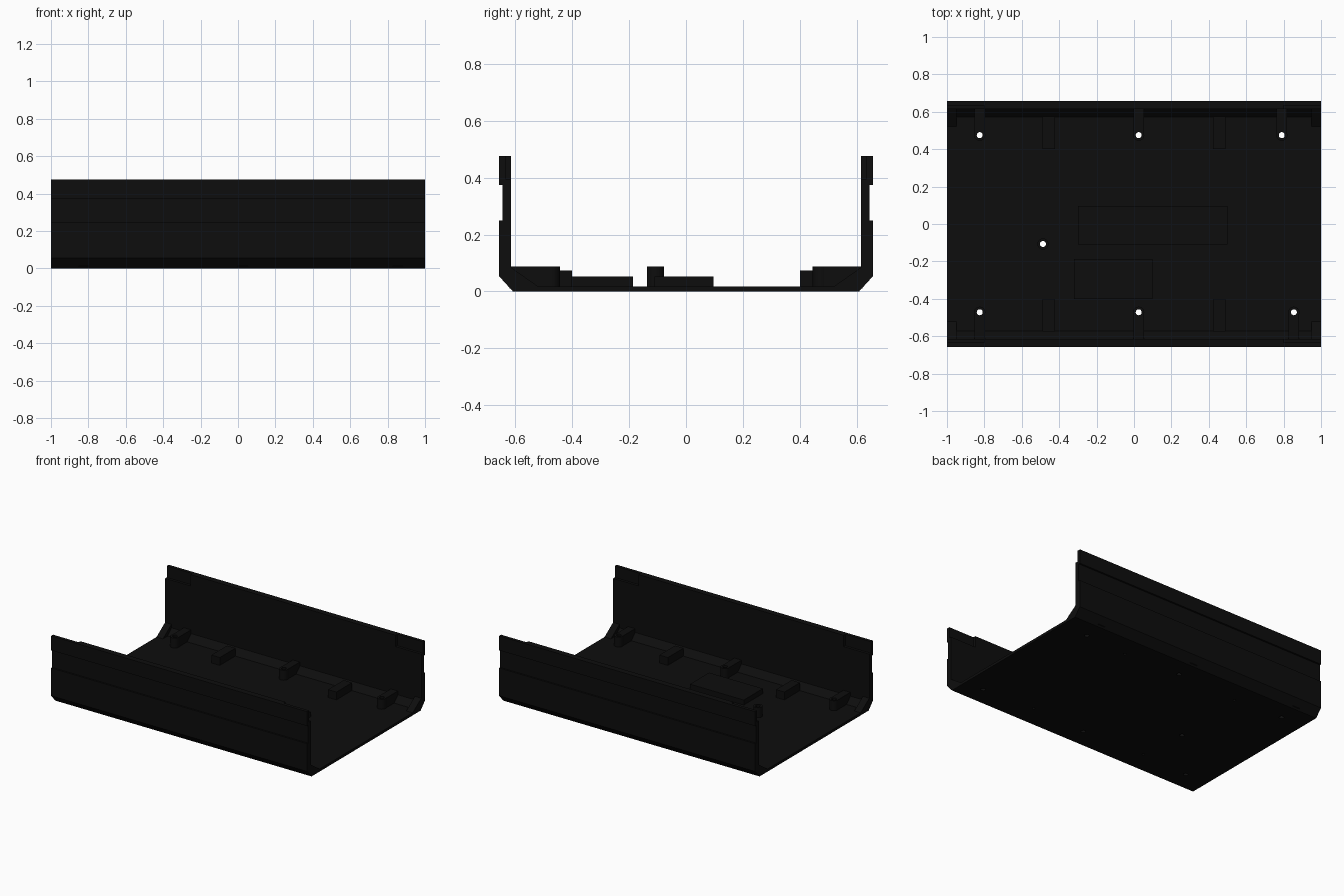
import bpy, bmesh, math
from mathutils import Matrix, Vector

if "Cube" in bpy.data.objects:
    bpy.data.objects.remove(bpy.data.objects["Cube"])

mat = bpy.data.materials.new("matte black")
mat.diffuse_color = (0.004, 0.004, 0.004, 1)
mat.use_nodes = True
mat.node_tree.nodes["Principled BSDF"].inputs["Base Color"].default_value = mat.diffuse_color


def finish(name, bm):
    bmesh.ops.recalc_face_normals(bm, faces=bm.faces[:])
    me = bpy.data.meshes.new(name)
    bm.to_mesh(me)
    bm.free()
    ob = bpy.data.objects.new(name, me)
    bpy.context.collection.objects.link(ob)
    me.materials.append(mat)
    return ob


def add_box(bm, x0, x1, y0, y1, z0, z1):
    m = Matrix.Translation(((x0 + x1) / 2, (y0 + y1) / 2, (z0 + z1) / 2))
    m = m @ Matrix.Diagonal((x1 - x0, y1 - y0, z1 - z0, 1))
    bmesh.ops.create_cube(bm, size=1, matrix=m)


def add_cyl(bm, x, y, r, z0, z1, seg=32):
    bmesh.ops.create_cone(bm, cap_ends=True, segments=seg, radius1=r, radius2=r, depth=z1 - z0,
                          matrix=Matrix.Translation((x, y, (z0 + z1) / 2)))


def box(name, *dims):
    bm = bmesh.new()
    add_box(bm, *dims)
    return finish(name, bm)


def prism(name, pts, x0, x1):
    # extrude a (y, z) profile along x
    bm = bmesh.new()
    f = bm.faces.new([bm.verts.new((x0, y, z)) for y, z in pts])
    ext = bmesh.ops.extrude_face_region(bm, geom=[f])["geom"]
    bmesh.ops.translate(bm, vec=Vector((x1 - x0, 0, 0)),
                        verts=[v for v in ext if isinstance(v, bmesh.types.BMVert)])
    return finish(name, bm)


FLOOR, TOP = 0.018, 0.475
holes = [(-0.825, 0.475), (0.025, 0.475), (0.79, 0.475), (-0.487, -0.107),
         (-0.825, -0.472), (0.025, -0.472), (0.855, -0.472)]

# channel: floor and two walls with an outer groove and bevelled corners
half = [(0.608, 0), (0.657, 0.054), (0.657, 0.249), (0.645, 0.249), (0.645, 0.374),
        (0.657, 0.374), (0.657, TOP), (0.615, TOP), (0.615, 0.06), (0.572, FLOOR)]
parts = [prism("channel", half + [(-y, z) for y, z in reversed(half)], -1, 1)]

# screw standoffs, ribbed to the nearest wall
for i, (x, y) in enumerate(holes):
    bm = bmesh.new()
    add_cyl(bm, x, y, 0.03, 0.01, 0.088)
    parts.append(finish(f"standoff_{i}", bm))
    if abs(y) > 0.3:
        a, b = (y, 0.62) if y > 0 else (-0.62, y)
        parts.append(box(f"standoff_rib_{i}", x - 0.028, x + 0.028, a, b, 0.01, 0.087))

# support blocks and corner gussets on both sides
for s, side in ((-1, "front"), (1, "back")):
    for e, end in ((-1, "left"), (1, "right")):
        y0, y1 = sorted((s * 0.4, s * 0.575))
        parts.append(box(f"support_block_{side}_{end}",
                         e * 0.455 - 0.033, e * 0.455 + 0.033, y0, y1, 0.01, 0.073))
        x0, x1 = sorted((e * 0.95, e * 1.0))
        prism(f"corner_gusset_{side}_{end}",
              [(s * 0.52, FLOOR), (s * 0.62, 0.088), (s * 0.62, FLOOR)], x0, x1)

# raised pads on the floor
box("centre_pad", -0.3, 0.5, -0.11, 0.097, 0.01, 0.053)
box("front_pad", -0.32, 0.1, -0.40, -0.187, 0.01, 0.053)

# cutter: screw holes, blind pilot holes and wall end notches
bm = bmesh.new()
for x, y in holes:
    add_cyl(bm, x, y, 0.016, -0.1, 0.2, 24)
for s in (-1, 1):
    for e in (-1, 1):
        add_cyl(bm, e * 0.455, s * 0.45, 0.009, -0.1, 0.05, 16)
        x0, x1 = sorted((e * 0.8, e * 1.1))
        y0, y1 = sorted((s * 0.55, s * 0.634))
        add_box(bm, x0, x1, y0, y1, 0.395, 0.6)
cutter = finish("cutter", bm)
cutter.hide_render = True

for ob in parts:
    mod = ob.modifiers.new("cut", 'BOOLEAN')
    mod.operation = 'DIFFERENCE'
    mod.solver = 'EXACT'
    mod.object = cutter
    bpy.context.view_layer.objects.active = ob
    bpy.ops.object.modifier_apply(modifier=mod.name)
bpy.data.objects.remove(cutter)
